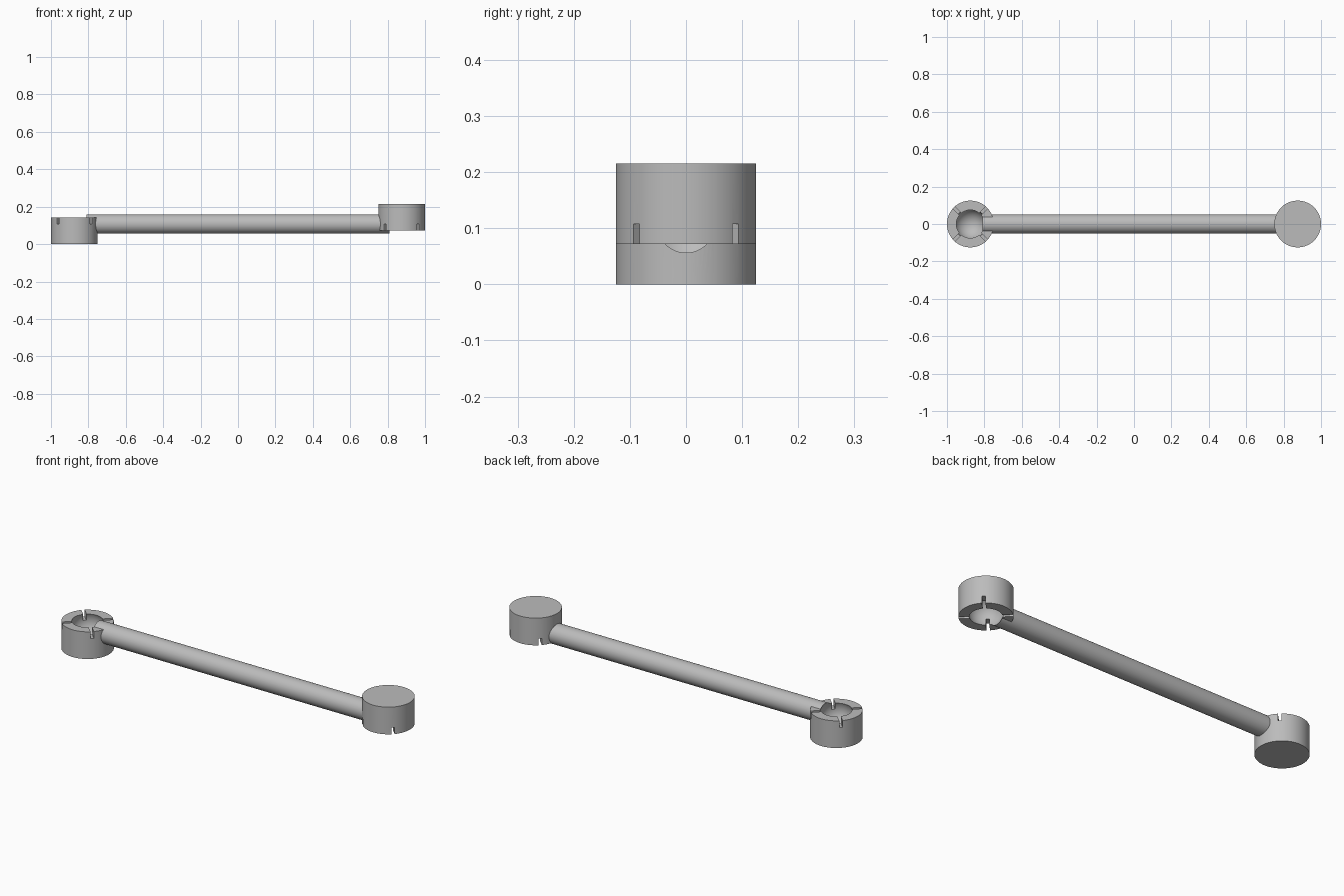
import bpy
import math

if "Cube" in bpy.data.objects:
    bpy.data.objects.remove(bpy.data.objects["Cube"], do_unlink=True)

CUP_X, CUP_R, CUP_H = 0.875, 0.125, 0.143
AXIS_Z = 0.1075          # height of the rod axis and both ball centres
ROD_R, BALL_R = 0.052, 0.083
SLOT_W = 0.016

grey = bpy.data.materials.new("plain grey")
grey.use_nodes = True
colour = (0.5, 0.5, 0.5, 1)
grey.diffuse_color = colour
grey.node_tree.nodes["Principled BSDF"].inputs["Base Color"].default_value = colour


def finish(name):
    obj = bpy.context.object
    obj.name = name
    obj.data.materials.append(grey)
    return obj


def cylinder(name, radius, depth, location, rotation=(0, 0, 0)):
    bpy.ops.mesh.primitive_cylinder_add(vertices=96, radius=radius, depth=depth,
                                        location=location, rotation=rotation)
    return finish(name)


def boolean(target, tool, operation):
    mod = target.modifiers.new(operation.lower(), "BOOLEAN")
    mod.operation, mod.object, mod.solver = operation, tool, "EXACT"
    bpy.context.view_layer.objects.active = target
    bpy.ops.object.modifier_apply(modifier=mod.name)
    bpy.data.objects.remove(tool, do_unlink=True)


# Rod running between the two cups
link = cylinder("socket_link", ROD_R, 2 * (CUP_X - 0.035), (0, 0, AXIS_Z),
                (0, math.pi / 2, 0))

# Cups: the right one opens upward, the left one opens downward
for side, up in ((-1, 1), (1, -1)):
    cup_z = CUP_H / 2 if up > 0 else 2 * AXIS_Z - CUP_H / 2
    boolean(link, cylinder("cup", CUP_R, CUP_H, (side * CUP_X, 0, cup_z)), "UNION")

# Ball cavities and the four diagonal relief slots in each rim
for side, up in ((-1, 1), (1, -1)):
    bpy.ops.mesh.primitive_uv_sphere_add(segments=96, ring_count=48, radius=BALL_R,
                                         location=(side * CUP_X, 0, AXIS_Z))
    boolean(link, finish("ball_cutter"), "DIFFERENCE")
    for turn in (45, 135):
        bpy.ops.mesh.primitive_cube_add(size=1, location=(side * CUP_X, 0, AXIS_Z + up * 0.025),
                                        rotation=(0, 0, math.radians(turn)))
        slot = finish("slot_cutter")
        slot.scale = (0.28, SLOT_W, 0.05)
        bpy.context.view_layer.update()
        boolean(link, slot, "DIFFERENCE")

bpy.ops.object.select_all(action="DESELECT")
link.select_set(True)
bpy.context.view_layer.objects.active = link
bpy.ops.object.shade_smooth_by_angle(angle=math.radians(30))
